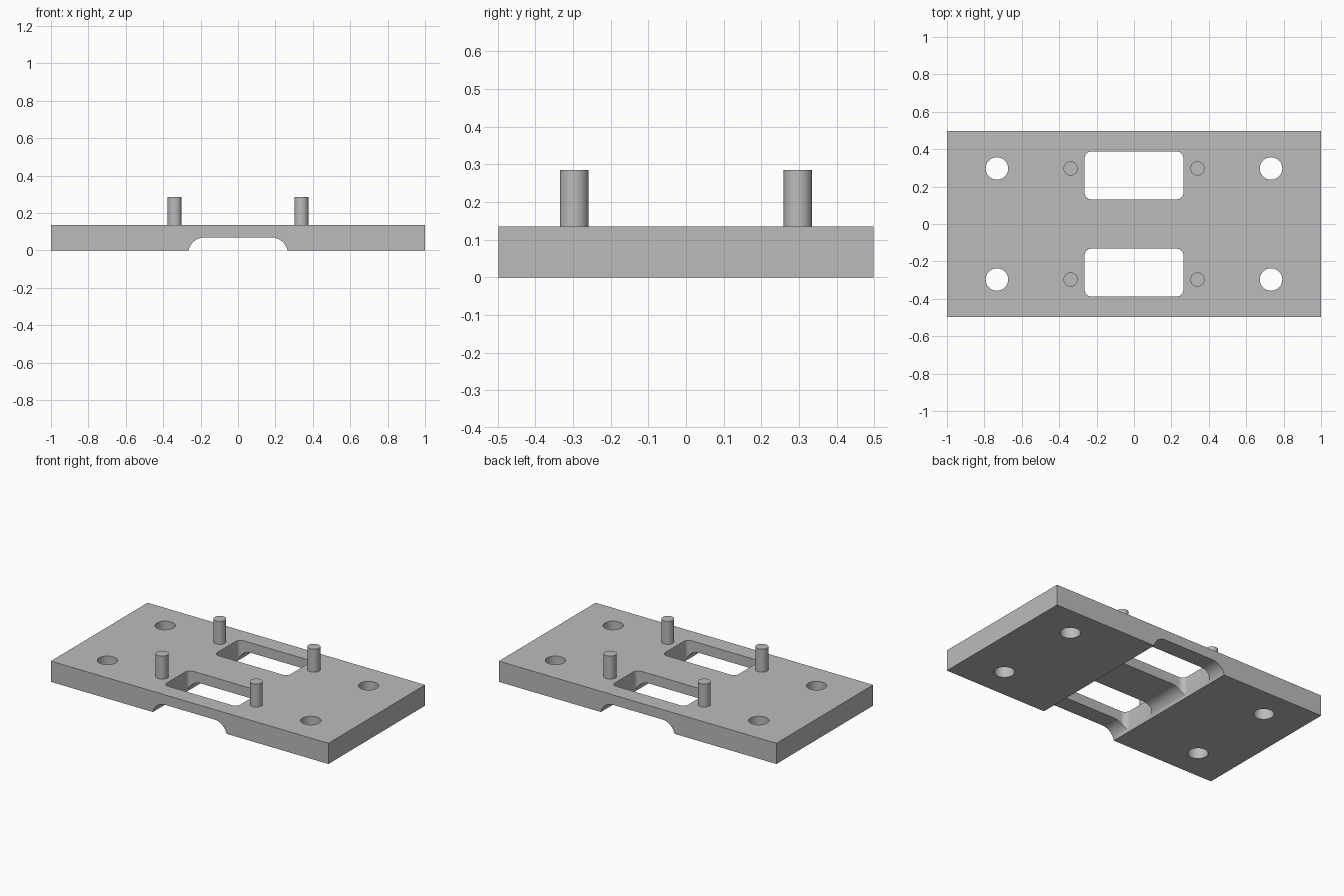
import bpy, bmesh
from math import sin, cos, pi, asin
from mathutils import Vector

cube = bpy.data.objects.get("Cube")
if cube:
    bpy.data.objects.remove(cube, do_unlink=True)

LENGTH, DEPTH, THICK, PIN_TOP = 2.0, 0.995, 0.135, 0.285
ROW_Y, PIN_X, HOLE_X = 0.297, 0.339, 0.733

grey = bpy.data.materials.new("grey metal")
grey.use_nodes = True
colour = (0.5, 0.5, 0.5, 1)
grey.diffuse_color = colour
grey.node_tree.nodes["Principled BSDF"].inputs["Base Color"].default_value = colour


def arc(cx, cy, r, start, end, steps):
    angles = [start + (end - start) * i / steps for i in range(steps + 1)]
    return [(cx + r * cos(a), cy + r * sin(a)) for a in angles]


def prism(name, points, sweep):
    """Extrude a closed outline of 3D points along the sweep vector."""
    bm = bmesh.new()
    face = bm.faces.new([bm.verts.new(p) for p in points])
    top = bmesh.ops.extrude_face_region(bm, geom=[face])["geom"]
    moved = [v for v in top if isinstance(v, bmesh.types.BMVert)]
    bmesh.ops.translate(bm, verts=moved, vec=Vector(sweep))
    bmesh.ops.recalc_face_normals(bm, faces=bm.faces)
    mesh = bpy.data.meshes.new(name)
    bm.to_mesh(mesh)
    bm.free()
    mesh.materials.append(grey)
    obj = bpy.data.objects.new(name, mesh)
    bpy.context.collection.objects.link(obj)
    return obj


def upright(name, outline, z0, z1):
    return prism(name, [(x, y, z0) for x, y in outline], (0, 0, z1 - z0))


def disc(x, y, r):
    return arc(x, y, r, 0, 2 * pi, 48)[:-1]


def rounded_rect(cx, cy, hx, hy, r):
    points = []
    for i, (sx, sy) in enumerate([(1, 1), (-1, 1), (-1, -1), (1, -1)]):
        points += arc(cx + sx * (hx - r), cy + sy * (hy - r), r,
                      i * pi / 2, (i + 1) * pi / 2, 8)
    return points


def smooth(obj):
    bpy.ops.object.select_all(action="DESELECT")
    obj.select_set(True)
    bpy.context.view_layer.objects.active = obj
    bpy.ops.object.shade_smooth_by_angle(angle=pi / 6)


# Plate profile with the curved channel underneath
r, channel_z, flat = 0.09, 0.07, 0.177
low = asin((r - channel_z) / r)
right_arc = arc(flat, channel_z - r, r, low, pi / 2, 12)
left_arc = [(-x, z) for x, z in reversed(right_arc)]
half = LENGTH / 2
profile = [(-half, 0), (-half, THICK), (half, THICK), (half, 0)] + right_arc + left_arc
plate = prism("base_plate", [(x, -DEPTH / 2, z) for x, z in profile], (0, DEPTH, 0))

# Windows and screw holes cut through the plate
cutters = []
for sy in (-1, 1):
    cutters.append(upright("window_cutter",
                           rounded_rect(0, sy * 0.26, 0.264, 0.128, 0.036), -0.1, 0.3))
    for sx in (-1, 1):
        cutters.append(upright("hole_cutter",
                               disc(sx * HOLE_X, sy * ROW_Y, 0.06), -0.1, 0.3))
bpy.context.view_layer.objects.active = plate
for cutter in cutters:
    cutter.hide_render = True
    cut = plate.modifiers.new("cut", "BOOLEAN")
    cut.operation, cut.solver, cut.object = "DIFFERENCE", "EXACT", cutter
    bpy.ops.object.modifier_apply(modifier=cut.name)
    bpy.data.objects.remove(cutter, do_unlink=True)
smooth(plate)

# Locating pins
for sx, side in ((-1, "right"), (1, "left")):
    for sy, end in ((-1, "front"), (1, "back")):
        smooth(upright(f"{end}_{side}_pin", disc(sx * PIN_X, sy * ROW_Y, 0.038),
                       THICK - 0.01, PIN_TOP))
